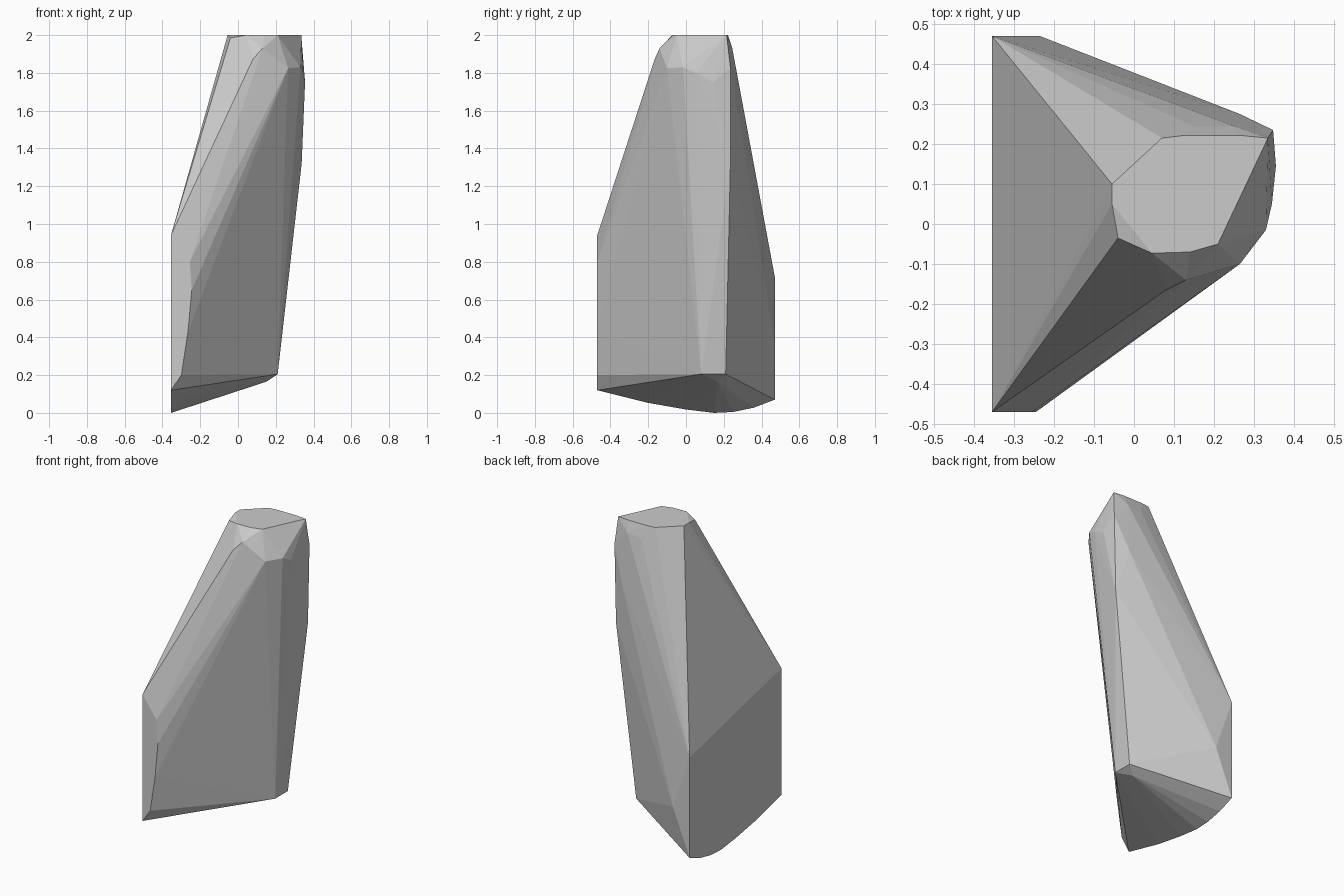
import bpy, bmesh, math

if "Cube" in bpy.data.objects:
    bpy.data.objects.remove(bpy.data.objects["Cube"])

# flat left side (x = LEFT): bottom arc and upper corners, as (y, z)
LEFT = -0.355
side = [(-.47, .94), (-.47, .12), (-.2, .053), (.0, .018), (.15, .003),
        (.25, .008), (.36, .028), (.47, .07), (.47, .72)]

# narrow front edge strip (y = -0.47), as (x, z)
front_strip = [(-.255, .8), (-.245, .65), (-.265, .43), (-.30, .2)]

# flat top outline (z = 2), as (x, y)
top_rim = [(-.055, .10), (.07, .215), (.13, .222), (.26, .222), (.335, .215),
           (.21, -.05), (.14, -.07), (.045, -.073), (-.055, .05)]

# rounded shoulder under the top, and the lower right toe
shoulder = [(-.04, -.035, 1.985), (.13, -.14, 1.93), (.08, -.165, 1.875),
            (.265, -.10, 1.825), (.33, -.015, 1.83), (.345, .05, 1.8),
            (.355, .145, 1.75), (.348, .235, 1.83), (.337, .235, 1.32),
            (.265, .275, 1.6), (.25, .245, 1.93), (.15, .245, 1.92)]
toe = [(.21, .08, .205), (.21, .21, .205), (.15, .17, .165), (.216, .075, .29)]
back_strip = [(-.235, .47, .37)]

points = [(LEFT, y, z) for y, z in side]
points += [(x, -.47, z) for x, z in front_strip]
points += [(x, y, 2.0) for x, y in top_rim]
points += shoulder + toe + back_strip

# the stone is one convex faceted block
bm = bmesh.new()
for p in points:
    bm.verts.new((p[0], p[1], p[2] - 0.003 if p[2] < .01 else p[2]))
result = bmesh.ops.convex_hull(bm, input=bm.verts[:])
loose = [v for v in bm.verts if not v.link_faces]
bmesh.ops.delete(bm, geom=loose, context='VERTS')
bmesh.ops.dissolve_limit(bm, angle_limit=math.radians(0.5),
                         verts=bm.verts[:], edges=bm.edges[:])
bmesh.ops.recalc_face_normals(bm, faces=bm.faces[:])

mesh = bpy.data.meshes.new("standing_stone")
bm.to_mesh(mesh)
bm.free()
stone = bpy.data.objects.new("standing_stone", mesh)
bpy.context.collection.objects.link(stone)
